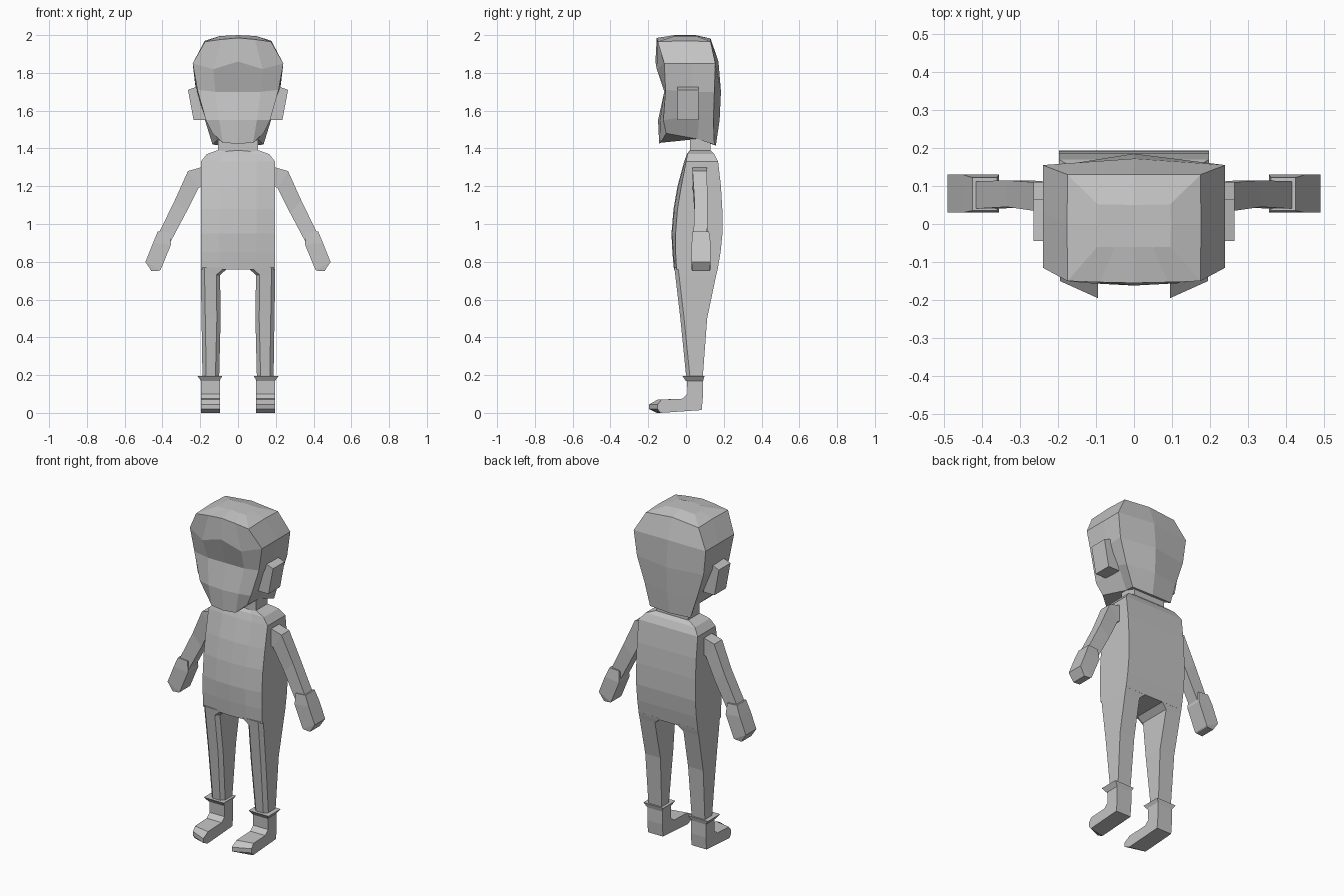
import bpy
import bmesh

cube = bpy.data.objects.get("Cube")
if cube:
    bpy.data.objects.remove(cube, do_unlink=True)

grey = bpy.data.materials.new("plain grey")
grey.use_nodes = True
tint = (0.55, 0.55, 0.55, 1)
grey.diffuse_color = tint
grey.node_tree.nodes["Principled BSDF"].inputs["Base Color"].default_value = tint


def loft(name, rings, mirrored=False):
    """Skin a list of equal closed rings and cap both ends."""
    bm = bmesh.new()
    loops = [[bm.verts.new(p) for p in ring] for ring in rings]
    count = len(loops[0])
    for low, high in zip(loops, loops[1:]):
        for i in range(count):
            j = (i + 1) % count
            bm.faces.new((low[i], low[j], high[j], high[i]))
    bm.faces.new(loops[0])
    bm.faces.new(loops[-1])
    bmesh.ops.recalc_face_normals(bm, faces=bm.faces)
    mesh = bpy.data.meshes.new(name)
    bm.to_mesh(mesh)
    bm.free()
    mesh.materials.append(grey)
    obj = bpy.data.objects.new(name, mesh)
    bpy.context.collection.objects.link(obj)
    if mirrored:
        mod = obj.modifiers.new("other side", "MIRROR")
        mod.use_clip = False
        mod.use_mirror_merge = False
    return obj


def whole(half):
    """Complete a half ring that starts and ends on the centre line."""
    return half + [(-x, y, z) for x, y, z in reversed(half[1:-1])]


def box_ring(x0, x1, y0, y1, z):
    return [(x0, y0, z), (x1, y0, z), (x1, y1, z), (x0, y1, z)]


# Head with hair: front centre, face edge, temple, ear line, back edge, back centre
head = [
    [(0, -.155, 1.985), (.09, -.153, 1.977), (.175, -.15, 1.965),
     (.176, 0, 1.97), (.175, .13, 1.965), (0, .13, 1.982)],
    [(0, -.162, 1.86), (.13, -.155, 1.82), (.24, -.115, 1.85),
     (.24, .03, 1.85), (.24, .155, 1.85), (0, .172, 1.86)],
    [(0, -.115, 1.70), (.12, -.115, 1.70), (.215, -.108, 1.71),
     (.22, .03, 1.70), (.222, .15, 1.70), (0, .185, 1.70)],
    [(0, -.148, 1.55), (.10, -.138, 1.55), (.17, -.12, 1.55),
     (.17, .07, 1.58), (.175, .145, 1.55), (0, .178, 1.55)],
    [(0, -.142, 1.425), (.08, -.135, 1.43), (.135, -.105, 1.48),
     (.105, .06, 1.45), (.135, .15, 1.42), (0, .158, 1.415)],
]
crown = [(x * .55, y * .4, 1.995) for x, y, z in head[0]]
crown[0], crown[-1] = (0, -.06, 2), (0, .05, 2)
loft("head", [whole(r) for r in [crown] + head])

# Ears
loft("ears", [
    [(.16, y, 1.55), (.235, y, 1.55), (.265, y, 1.71), (.21, y, 1.73)]
    for y in (-.045, .065)], True)

# Neck
loft("neck", [box_ring(-.105, .105, .02, .13, z) for z in (1.37, 1.48)])

# Torso: height, half width, front centre, front edge, back
torso = [
    (1.39, .11, .02, .02, .13),
    (1.37, .165, .005, .008, .15),
    (1.33, .197, -.01, 0, .17),
    (1.20, .197, -.045, -.025, .185),
    (1.08, .197, -.066, -.045, .192),
    (0.95, .197, -.077, -.055, .193),
    (0.85, .197, -.072, -.055, .183),
    (0.76, .197, -.064, -.05, .168),
]
loft("torso", [
    whole([(0, front, z), (w * .5, front + .004, z), (w, edge, z),
           (w, back, z), (0, back, z)])
    for z, w, front, edge, back in torso])

# Legs: height, inner x, outer x, front, back
legs = [
    (.77, .05, .197, -.062, .17),
    (.73, .095, .197, -.057, .16),
    (.50, .092, .193, -.03, .112),
    (.18, .10, .188, .002, .088),
]
loft("legs", [
    [(a, f + .02, z), (a + .02, f, z), (b - .02, f, z),
     (b, f + .02, z), (b, k, z), (a, k, z)]
    for z, a, b, f, k in legs], True)

# Trouser cuffs
loft("cuffs", [box_ring(.10, .195, 0, .09, .168),
               box_ring(.083, .215, -.018, .098, .195)], True)

# Shoes: instep point and sole point as (y, z), plus slant of the toe
shoes = [
    ((.005, .18), (.09, .18), 0),
    ((.008, .10), (.09, .09), 0),
    ((-.02, .075), (.083, .015), 0),
    ((-.15, .07), (-.155, 0), .02),
    ((-.195, .045), (-.195, .02), .045),
]
loft("shoes", [
    [(.095, *top), (.195, top[0] + s, top[1]),
     (.195, sole[0] + s, sole[1]), (.095, *sole)]
    for top, sole, s in shoes], True)


def limb(name, sections):
    """Limb of inner and outer (x, z) points with a depth range."""
    loft(name, [
        [(a[0], y0, a[1]), (b[0], y0, b[1]), (b[0], y1, b[1]), (a[0], y1, a[1])]
        for a, b, y0, y1 in sections], True)


# Arms and hands
limb("arms", [
    ((.19, 1.20), (.195, 1.30), .035, .11),
    ((.21, 1.19), (.265, 1.28), .035, .11),
    ((.275, 1.06), (.335, 1.125), .045, .115),
    ((.36, .90), (.42, .95), .04, .112),
])
limb("hands", [
    ((.36, .955), (.425, .96), .035, .122),
    ((.355, .89), (.45, .90), .03, .13),
    ((.41, .757), (.49, .80), .03, .13),
    ((.415, .753), (.458, .75), .032, .125),
])
